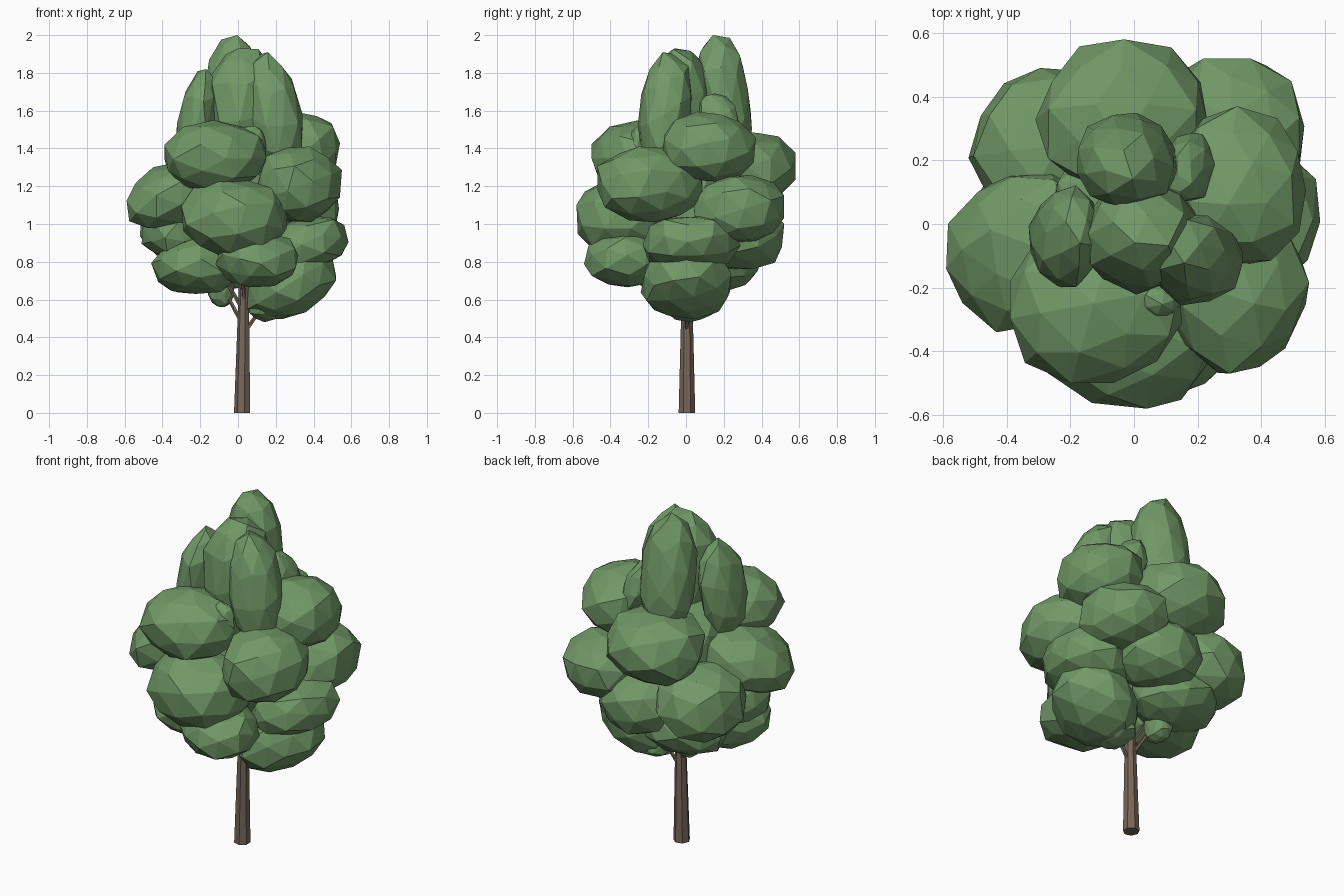
import bpy
import bmesh
import math
import random
from mathutils import Vector, Euler

if "Cube" in bpy.data.objects:
    bpy.data.objects.remove(bpy.data.objects["Cube"], do_unlink=True)


def make_material(name, colour):
    mat = bpy.data.materials.new(name)
    mat.use_nodes = True
    mat.diffuse_color = colour
    mat.node_tree.nodes["Principled BSDF"].inputs["Base Color"].default_value = colour
    return mat


leaf_green = make_material("leaf green", (0.165, 0.32, 0.135, 1))
bark_brown = make_material("bark brown", (0.19, 0.135, 0.1, 1))


def add_object(name, bm, material):
    mesh = bpy.data.meshes.new(name)
    bm.to_mesh(mesh)
    bm.free()
    mesh.materials.append(material)
    obj = bpy.data.objects.new(name, mesh)
    bpy.context.collection.objects.link(obj)
    return obj


def add_clump(name, centre, half_size, rise, lean, seed):
    """Faceted leaf clump: a roughened icosphere fitted to a box.
    rise lifts its outer edge, lean moves its top towards the trunk."""
    rng = random.Random(seed)
    centre, half_size = Vector(centre), Vector(half_size)
    outward = centre.xy.normalized()
    bm = bmesh.new()
    bmesh.ops.create_icosphere(bm, subdivisions=2, radius=1)
    turn = Euler([rng.uniform(0, 6) for _ in range(3)]).to_matrix()
    for v in bm.verts:
        v.co = turn @ v.co * rng.uniform(0.92, 1.05)
    for axis, fullness in enumerate((1, 1, 0.85)):
        low = min(v.co[axis] for v in bm.verts)
        high = max(v.co[axis] for v in bm.verts)
        for v in bm.verts:
            unit = 2 * (v.co[axis] - low) / (high - low) - 1
            v.co[axis] = math.copysign(abs(unit) ** fullness, unit)
    for v in bm.verts:
        unit = v.co.copy()
        v.co = centre + unit * half_size
        v.co.z += rise * unit.xy.dot(outward)
        v.co.xy -= centre.xy * lean * unit.z
    add_object(name, bm, leaf_green)


def add_limb(name, start, end, start_radius, end_radius, sides):
    """Tapered straight limb between two points."""
    start, end = Vector(start), Vector(end)
    along = end - start
    bm = bmesh.new()
    bmesh.ops.create_cone(bm, cap_ends=True, segments=sides, radius1=start_radius,
                          radius2=end_radius, depth=along.length)
    turn = along.to_track_quat("Z", "Y")
    for v in bm.verts:
        v.co = turn @ v.co + (start + end) / 2
    add_object(name, bm, bark_brown)


# Trunk and the forked branches under the leaves
add_limb("trunk", (0.024, 0.005, 0), (0.035, 0.005, 0.9), 0.045, 0.022, 7)
branches = {
    "branch_right_back": ((0.03, 0, 0.46), (-0.11, 0.09, 0.72)),
    "branch_right": ((0.03, 0, 0.54), (-0.1, 0.05, 0.76)),
    "branch_front": ((0.035, 0, 0.58), (0.02, -0.1, 0.76)),
    "branch_left": ((0.03, 0, 0.42), (0.2, 0.02, 0.66)),
}
for name, (start, end) in branches.items():
    add_limb(name, start, end, 0.012, 0.008, 5)

# Leaf clumps by tier: centre, half size and rise of the outer edge
lower_tier = {
    "left": ((0.28, 0, 0.68), (0.24, 0.24, 0.17), 0.07),
    "front": ((0.1, -0.33, 0.81), (0.22, 0.21, 0.145), 0),
    "right": ((-0.22, -0.06, 0.78), (0.24, 0.25, 0.15), 0),
    "back": ((-0.13, 0.18, 0.79), (0.25, 0.21, 0.15), 0),
    "back_twig": ((-0.09, 0.09, 0.66), (0.07, 0.08, 0.1), 0),
    "left_twig": ((0.15, 0.02, 0.57), (0.1, 0.13, 0.09), 0),
}
middle_tier = {
    "left": ((0.35, 0.03, 0.89), (0.235, 0.26, 0.14), 0.05),
    "left_back": ((0.3, 0.28, 1.08), (0.235, 0.24, 0.18), 0),
    "front": ((-0.02, -0.32, 1.03), (0.28, 0.26, 0.205), 0),
    "right": ((-0.35, -0.09, 1.15), (0.24, 0.25, 0.17), -0.06),
    "right_back": ((-0.27, 0.24, 0.99), (0.25, 0.25, 0.21), 0),
    "right_low": ((-0.32, 0.0, 0.95), (0.19, 0.22, 0.13), 0),
    "back": ((0.09, 0.29, 0.94), (0.23, 0.23, 0.18), 0),
}
upper_tier = {
    "left_front": ((0.32, -0.19, 1.21), (0.23, 0.28, 0.2), 0),
    "left": ((0.31, 0.12, 1.41), (0.23, 0.25, 0.185), 0),
    "front": ((-0.12, -0.25, 1.36), (0.27, 0.25, 0.19), 0),
    "back": ((-0.04, 0.33, 1.29), (0.27, 0.25, 0.2), 0),
    "core": ((0, 0, 1.13), (0.28, 0.28, 0.38), 0),
    "front_twig": ((0.07, -0.24, 1.43), (0.08, 0.06, 0.09), 0),
}
crown = {
    "right": ((-0.21, -0.04, 1.55), (0.11, 0.16, 0.27), 0),
    "centre": ((0.03, -0.04, 1.62), (0.18, 0.18, 0.31), 0),
    "left": ((0.19, -0.11, 1.6), (0.15, 0.14, 0.31), 0),
    "back": ((-0.02, 0.2, 1.66), (0.16, 0.135, 0.34), 0),
    "left_back": ((0.18, 0.18, 1.54), (0.08, 0.1, 0.15), 0),
}
tiers = {"lower": (lower_tier, 0), "middle": (middle_tier, 0),
         "upper": (upper_tier, 0), "crown": (crown, 0.2)}
seed = 0
for tier, (clumps, lean) in tiers.items():
    for place, (centre, half_size, rise) in clumps.items():
        seed += 1
        add_clump(f"{tier}_leaves_{place}", centre, half_size, rise, lean, seed)
